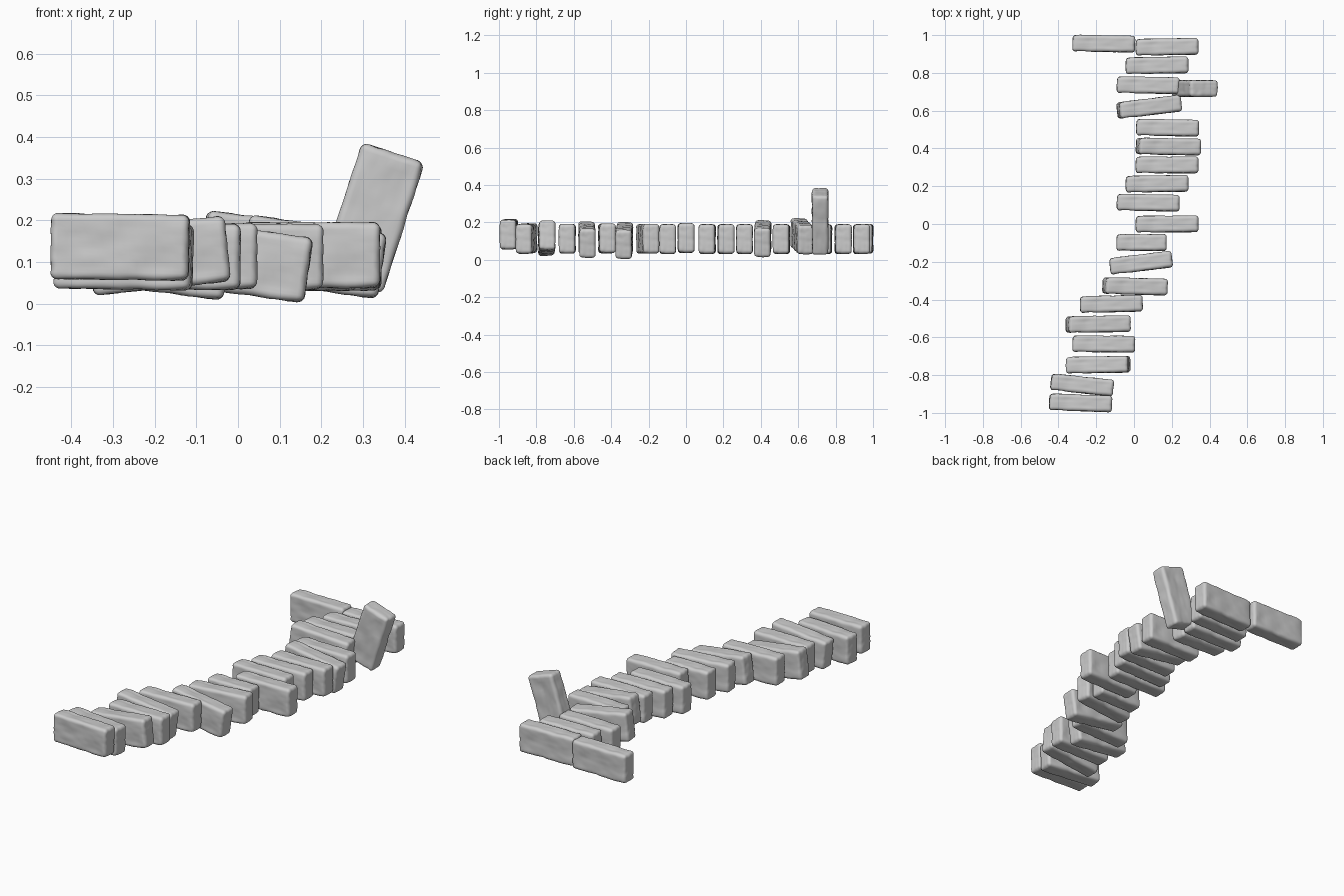
import bpy, bmesh, math
from mathutils import Vector, noise

if "Cube" in bpy.data.objects:
    bpy.data.objects.remove(bpy.data.objects["Cube"])

HALF = Vector((0.165, 0.0435, 0.0785))   # half size of a brick
R = 0.017                                # corner rounding
N, BAND = 20, 3                          # grid cells per side, cells in the rounding


def remap(u, h):
    # even cube grid -> grid with extra lines inside the rounded border
    k = (u + 0.5) * N
    if k <= BAND:
        return -h + R * k / BAND
    if k >= N - BAND:
        return h - R * (N - k) / BAND
    return -(h - R) + 2 * (h - R) * (k - BAND) / (N - 2 * BAND)


def brick_mesh():
    # worn stone brick: rounded box with soft chiselled dents
    bm = bmesh.new()
    bmesh.ops.create_cube(bm, size=1)
    bmesh.ops.subdivide_edges(bm, edges=bm.edges[:], cuts=N - 1, use_grid_fill=True)
    for v in bm.verts:
        p = Vector([remap(v.co[i], HALF[i]) for i in range(3)])
        core = Vector([max(-(HALF[i] - R), min(HALF[i] - R, p[i])) for i in range(3)])
        v.co = core + (p - core).normalized() * R
    bm.normal_update()
    moves = []
    for v in bm.verts:
        broad = noise.noise(v.co * 14 + Vector((3.1, 7.7, 1.3)))
        fine = noise.noise(v.co * 38 + Vector((9.2, 0.4, 5.5)))
        moves.append(v.normal * (0.006 * min(0.15, broad) + 0.0025 * min(0.2, fine)))
    for v, m in zip(bm.verts, moves):
        v.co += m
    for f in bm.faces:
        f.smooth = True
    me = bpy.data.meshes.new("brick")
    bm.to_mesh(me)
    bm.free()
    return me


# x, y, z of the centre, tilt about y, turn about z (degrees), length factor
BRICKS = [
    (-0.16, 0.955, 0.112, 0, -1, 1), (0.175, 0.938, 0.110, 0, 1, 1),
    (0.122, 0.84, 0.110, 0, 1, 1), (0.075, 0.735, 0.110, 0, -1, 1),
    (0.08, 0.62, 0.125, 7, 7, 1), (0.178, 0.51, 0.110, 0, -1, 1),
    (0.182, 0.41, 0.112, 8, -1, 1), (0.175, 0.313, 0.110, 0, 0, 1),
    (0.122, 0.213, 0.110, 0, 1, 1), (0.075, 0.113, 0.110, 0, -1, 1),
    (0.175, 0.0, 0.116, 0, 0.5, 1), (0.04, -0.098, 0.110, 0, 0, 0.8),
    (0.037, -0.205, 0.112, 0, 7, 1), (0.005, -0.33, 0.102, 8, -1.5, 1),
    (-0.12, -0.423, 0.114, 0, 1.5, 1), (-0.19, -0.53, 0.107, 7.5, 1, 1),
    (-0.16, -0.635, 0.112, 0, -0.5, 1), (-0.19, -0.745, 0.115, -6, 1, 1),
    (-0.275, -0.852, 0.113, 1, -6, 1), (-0.283, -0.947, 0.136, 0.8, -2, 1),
    (0.322, 0.717, 0.205, -72, 0, 1),    # loose brick standing on end
]

mesh = brick_mesh()
for i, (x, y, z, tilt, turn, ln) in enumerate(BRICKS):
    name = "upright_brick" if tilt < -45 else f"brick_{i + 1:02d}"
    ob = bpy.data.objects.new(name, mesh)
    bpy.context.collection.objects.link(ob)
    ob.location = (x, y, z)
    ob.rotation_euler = (0, math.radians(tilt), math.radians(turn))
    ob.scale = (ln, 1, 1)
